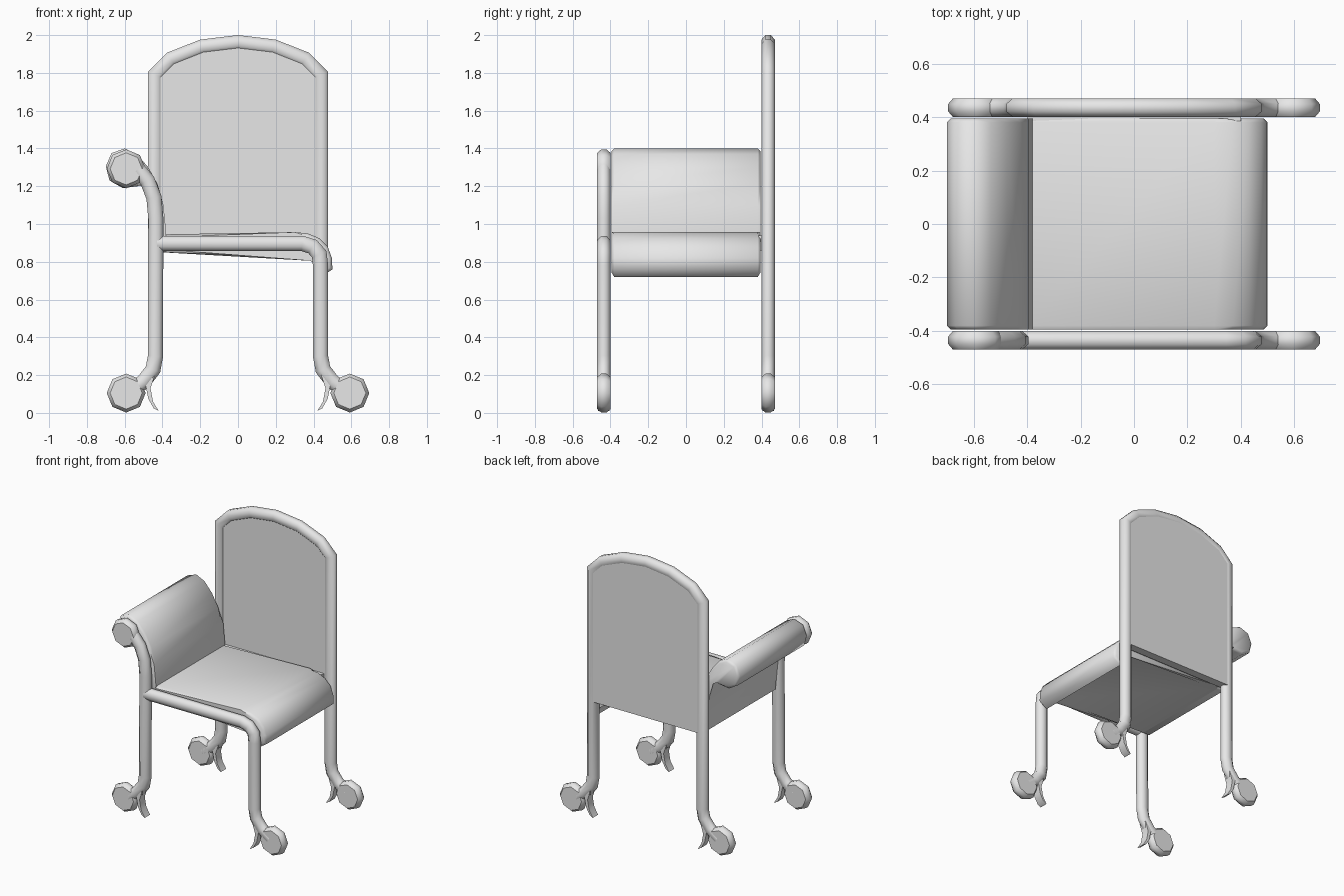
import bpy
import bmesh
import math
from mathutils import Vector

if "Cube" in bpy.data.objects:
    bpy.data.objects.remove(bpy.data.objects["Cube"], do_unlink=True)

GREY = (0.8, 0.8, 0.8, 1)
mat = bpy.data.materials.new("plain_grey")
mat.use_nodes = True
mat.diffuse_color = GREY
mat.node_tree.nodes["Principled BSDF"].inputs["Base Color"].default_value = GREY

Y = 0.435          # distance of front and back frames from the middle
HALF_W = 0.04      # half width of the frame rods
HALF_D = 0.035     # half depth of the frame rods


def finish(name, bm, angle):
    bmesh.ops.recalc_face_normals(bm, faces=bm.faces)
    mesh = bpy.data.meshes.new(name)
    bm.to_mesh(mesh)
    bm.free()
    mesh.materials.append(mat)
    mesh.shade_smooth()
    mesh.set_sharp_from_angle(angle=math.radians(angle))
    obj = bpy.data.objects.new(name, mesh)
    bpy.context.collection.objects.link(obj)
    return obj


def loft(name, rings, angle=50):
    """Skin a list of closed rings and cap both ends."""
    bm = bmesh.new()
    rows = [[bm.verts.new(p) for p in ring] for ring in rings]
    n = len(rows[0])
    for a, b in zip(rows, rows[1:]):
        for i in range(n):
            j = (i + 1) % n
            bm.faces.new((a[i], a[j], b[j], b[i]))
    bm.faces.new(rows[0])
    bm.faces.new(rows[-1])
    return finish(name, bm, angle)


def rod(name, path, y):
    """Eight-sided rod along an upright path, mitred at the bends."""
    pts = [Vector(p) for p in path]
    rings = []
    for i, p in enumerate(pts):
        d1 = (p - pts[i - 1]).normalized() if i else None
        d2 = (pts[i + 1] - p).normalized() if i < len(pts) - 1 else None
        d1, d2 = d1 or d2, d2 or d1
        t = (d1 + d2).normalized()
        side = Vector((t.y, -t.x)) / max(t.dot(d1), 0.5)
        ring = []
        for k in range(8):
            a = math.pi * (k + 0.5) / 4
            r = 1 / math.cos(math.pi / 8)
            q = p + side * HALF_W * r * math.cos(a)
            ring.append((q.x, y + HALF_D * r * math.sin(a), q.y))
        rings.append(ring)
    return loft(name, rings)


def knob(name, x, z, y):
    """Flat eight-sided ball with sloping rims."""
    rings = []
    for dy, r in ((-HALF_D, 0.085), (-0.014, 0.103), (0.014, 0.103), (HALF_D, 0.085)):
        rings.append([(x + r * math.cos(k * math.pi / 4), y + dy,
                       z + r * math.sin(k * math.pi / 4)) for k in range(8)])
    return loft(name, rings)


def slab(name, profile, y0, y1, bevel=0, angle=40):
    """Extrude an upright profile from front to back, with softened ends."""
    bm = bmesh.new()
    rows = [[bm.verts.new((x, y, z)) for x, z in profile] for y in (y0, y1)]
    n = len(profile)
    caps = [bm.faces.new(row) for row in rows]
    for i in range(n):
        j = (i + 1) % n
        bm.faces.new((rows[0][i], rows[0][j], rows[1][j], rows[1][i]))
    if bevel:
        edges = list({e for f in caps for e in f.edges})
        bmesh.ops.bevel(bm, geom=edges, offset=bevel, segments=1, affect='EDGES')
    return finish(name, bm, angle)


def flip(points):
    return [(-x, z) for x, z in points]


# Leg curve from the knee to the foot, for the left side
foot = [(0.437, 0.3), (0.45, 0.23), (0.5, 0.165), (0.57, 0.115)]
claw = [(0.44, 0.2), (0.463, 0.13), (0.45, 0.06), (0.42, 0.01),
        (0.447, 0.025), (0.475, 0.075), (0.49, 0.15)]

# Feet
for side, mirror in (("left", list), ("right", flip)):
    for end, y in (("front", -Y), ("back", Y)):
        (cx, cz), = mirror([(0.592, 0.105)])
        knob(f"{end}_{side}_foot_ball", cx, cz, y)
        slab(f"{end}_{side}_foot_claw", mirror(claw), y - 0.03, y + 0.03)

# Back frame: both legs and the arched top in one bent rod
arch_half = [(0.437, 1.79), (0.355, 1.872), (0.19, 1.937)]
arch = arch_half + [(0, 1.96)] + flip(arch_half)[::-1]
rod("back_frame", foot[::-1] + arch + flip(foot), Y)
slab("back_panel", [(0.437, 0.85)] + arch + [(-0.437, 0.85)], 0.41, 0.468)

# Front seat rail bending down into the left leg
rod("front_rail_and_left_leg",
    [(-0.43, 0.897), (0.34, 0.897), (0.395, 0.88), (0.43, 0.84), (0.437, 0.78)] + foot, -Y)

# Front right leg rising into the scrolled arm
rod("front_right_leg_and_arm",
    flip(foot)[::-1] + [(-0.435, 1.03), (-0.445, 1.14), (-0.48, 1.23), (-0.53, 1.29)], -Y)
knob("arm_scroll_ball", -0.592, 1.292, -Y)

# Seat cushion rolling over the open side
slab("seat", [(-0.4, 0.945), (0.3, 0.957), (0.37, 0.95), (0.43, 0.925),
              (0.475, 0.88), (0.497, 0.82), (0.5, 0.76), (0.44, 0.72),
              (0.425, 0.79), (0.39, 0.82), (-0.4, 0.85)], -0.395, 0.395, 0.015, 50)

# Upholstered arm with a rolled top
arm = [(-0.38, 0.85), (-0.38, 0.95), (-0.395, 1.1), (-0.425, 1.21), (-0.475, 1.3),
       (-0.535, 1.37), (-0.6, 1.4), (-0.67, 1.375), (-0.7, 1.305), (-0.68, 1.23),
       (-0.61, 1.19), (-0.53, 1.2), (-0.485, 1.225), (-0.465, 1.1), (-0.45, 0.95),
       (-0.45, 0.85)]
slab("arm_upholstery", arm, -0.395, 0.395, 0.015, 50)

# Strip closing the gap between the seat and the back panel
slab("seat_back_edge", [(-0.4, 0.86), (0.4, 0.86), (0.4, 0.94), (-0.4, 0.94)], 0.385, 0.415)
